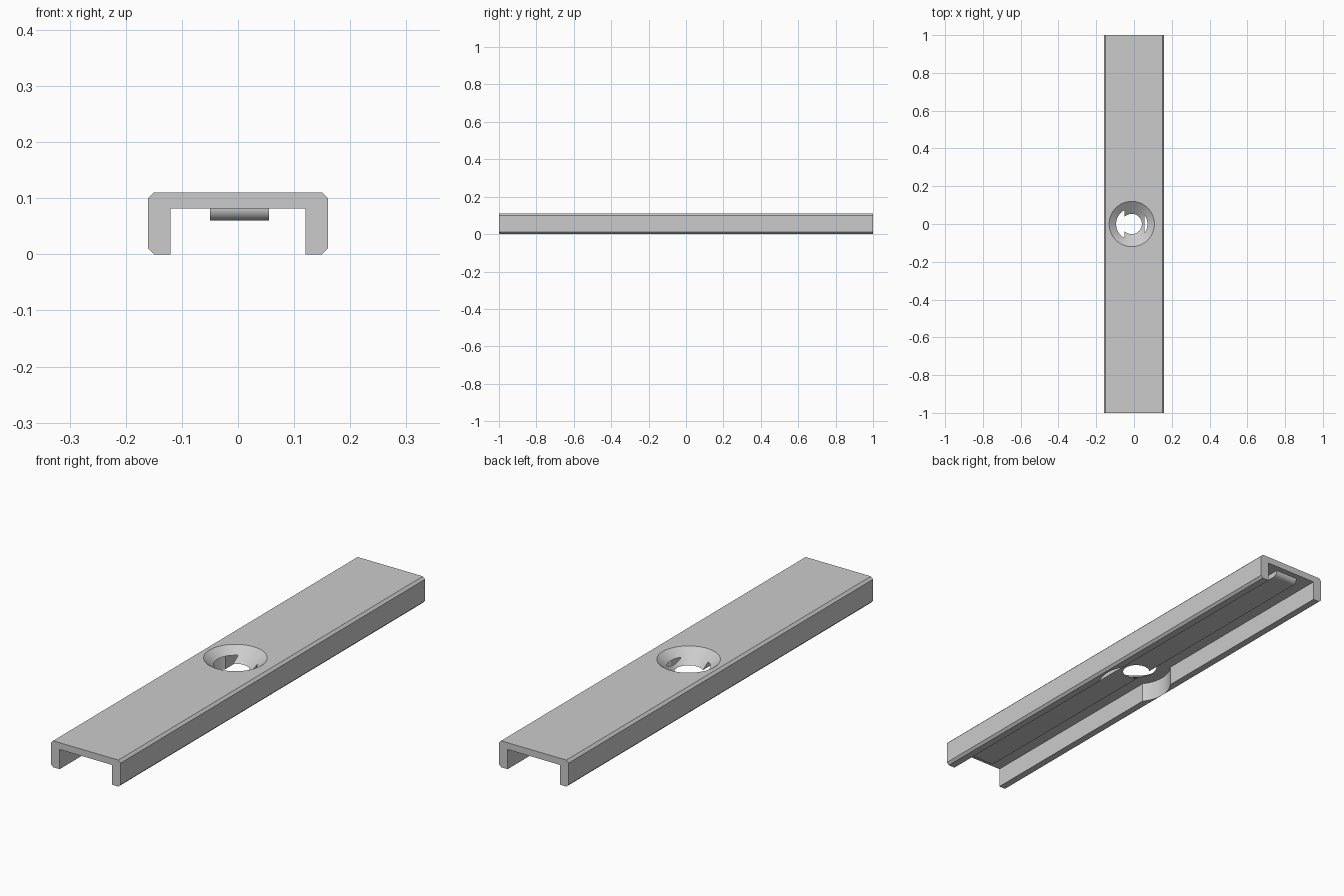
import bpy, bmesh, math
from mathutils import Matrix, Vector

cube = bpy.data.objects.get("Cube")
if cube:
    bpy.data.objects.remove(cube, do_unlink=True)

grey = bpy.data.materials.new("light grey")
grey.use_nodes = True
colour = (0.6, 0.6, 0.6, 1)
grey.diffuse_color = colour
grey.node_tree.nodes["Principled BSDF"].inputs["Base Color"].default_value = colour


def finish(name, bm):
    bmesh.ops.recalc_face_normals(bm, faces=bm.faces)
    mesh = bpy.data.meshes.new(name)
    bm.to_mesh(mesh)
    bm.free()
    mesh.materials.append(grey)
    ob = bpy.data.objects.new(name, mesh)
    bpy.context.collection.objects.link(ob)
    return ob


def extrude_profile(name, points, offset):
    bm = bmesh.new()
    face = bm.faces.new([bm.verts.new(p) for p in points])
    out = bmesh.ops.extrude_face_region(bm, geom=[face])
    moved = [v for v in out["geom"] if isinstance(v, bmesh.types.BMVert)]
    bmesh.ops.translate(bm, verts=moved, vec=Vector(offset))
    return finish(name, bm)


def round_cutter(name, x, r_low, r_high, z_low, z_high):
    bm = bmesh.new()
    bmesh.ops.create_cone(bm, cap_ends=True, segments=64, radius1=r_low,
                          radius2=r_high, depth=z_high - z_low,
                          matrix=Matrix.Translation((x, 0, (z_low + z_high) / 2)))
    ob = finish(name, bm)
    ob.hide_render = True
    return ob


def cut(target, cutter):
    mod = target.modifiers.new("cut", 'BOOLEAN')
    mod.operation = 'DIFFERENCE'
    mod.solver = 'EXACT'
    mod.object = cutter
    bpy.context.view_layer.objects.active = target
    bpy.ops.object.modifier_apply(modifier=mod.name)


# Channel: chamfered U section run along the length
W, IN, H, UNDER, C = 0.16, 0.12, 0.11, 0.082, 0.01
half = [(IN, UNDER), (IN, 0), (W - C, 0), (W, C), (W, H - C), (W - C, H)]
section = half + [(-x, z) for x, z in reversed(half)]
channel = extrude_profile("channel", [(x, -1, z) for x, z in section], (0, 2, 0))

# Rib under the plate with rounded ends
END, R = 0.975, 0.022
arc = [(END - R + R * math.cos(a), UNDER - R * math.sin(a))
       for a in (math.pi / 2 * i / 10 for i in range(11))]
side = [(END, UNDER + 0.005)] + arc
outline = side + [(-y, z) for y, z in reversed(side)]
rib = extrude_profile("rib", [(-0.05, y, z) for y, z in outline], (0.105, 0, 0))

# Round clearance in the legs, then the countersunk hole through plate and rib
clearance = round_cutter("clearance_cutter", -0.005, 0.145, 0.145, -0.05, UNDER)
countersink = round_cutter("countersink_cutter", -0.012, 0.047, 0.1332, 0.055, 0.12)
cut(channel, clearance)
for part in (channel, rib):
    cut(part, countersink)
for cutter in (clearance, countersink):
    bpy.data.objects.remove(cutter, do_unlink=True)

# Smooth the curved walls, keep the edges sharp
for part in (channel, rib):
    bpy.ops.object.select_all(action='DESELECT')
    part.select_set(True)
    bpy.context.view_layer.objects.active = part
    bpy.ops.object.shade_smooth_by_angle(angle=math.radians(25))
